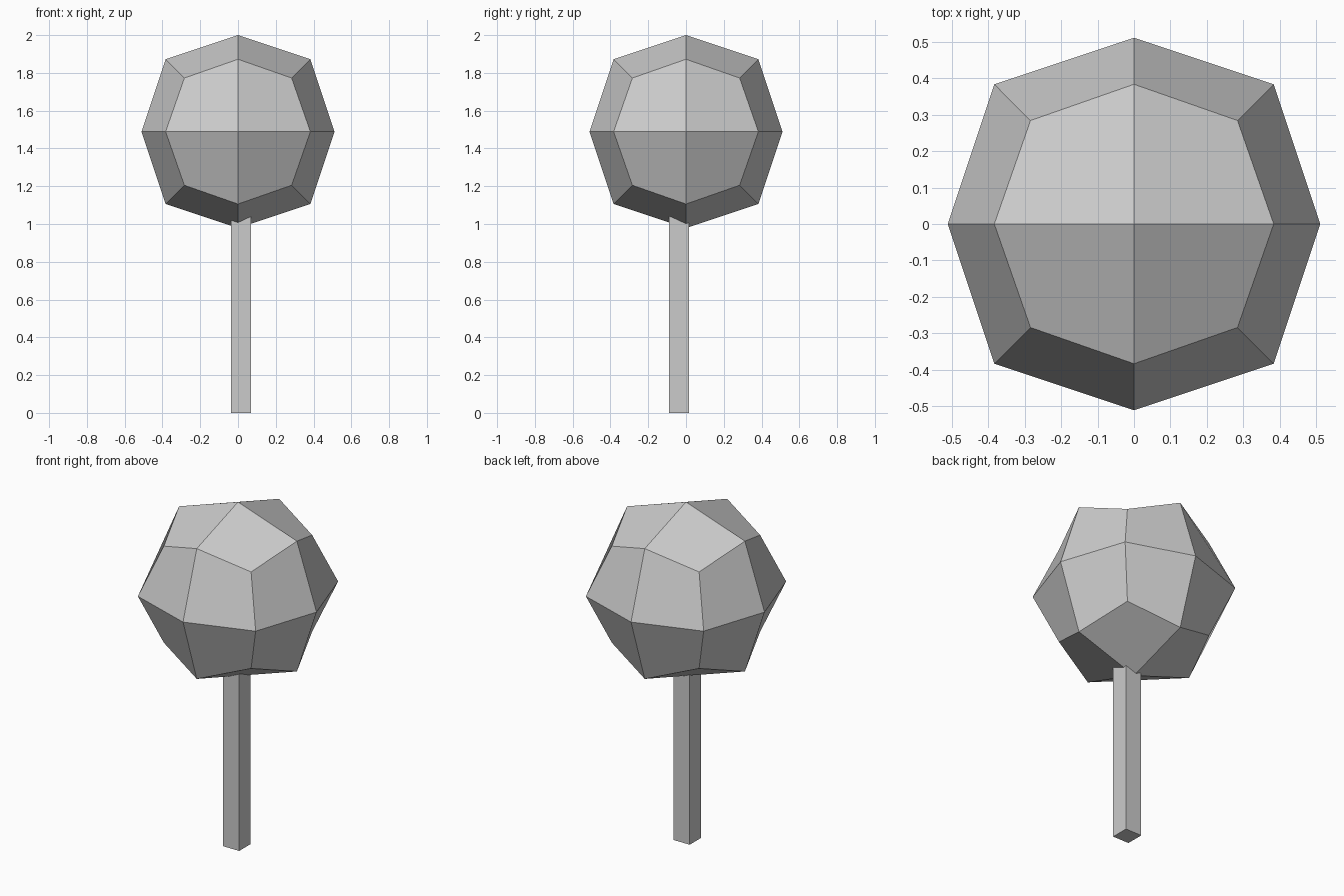
import bpy

# Remove the default cube
cube = bpy.data.objects.get("Cube")
if cube:
    bpy.data.objects.remove(cube, do_unlink=True)

# Single grey material
grey = bpy.data.materials.new("plain grey")
grey.use_nodes = True
colour = (0.6, 0.6, 0.6, 1)
grey.diffuse_color = colour
grey.node_tree.nodes["Principled BSDF"].inputs["Base Color"].default_value = colour


def box(name, low, high):
    """Flat-shaded box between two opposite corners."""
    centre = [(a + b) / 2 for a, b in zip(low, high)]
    bpy.ops.mesh.primitive_cube_add(size=1, location=centre)
    obj = bpy.context.object
    obj.name = name
    obj.scale = [b - a for a, b in zip(low, high)]
    bpy.ops.object.transform_apply(location=False, rotation=False, scale=True)
    obj.data.materials.append(grey)
    return obj


# Crown: a cube rounded by one level of subdivision
R, TOP = 0.511, 2.0
crown = box("tree_crown", (-R, -R, TOP - 2 * R), (R, R, TOP))
rounding = crown.modifiers.new("rounding", "SUBSURF")
rounding.levels = rounding.render_levels = 1
rounding.use_limit_surface = False

# Trunk: slim square post set slightly off centre, running into the crown
box("tree_trunk", (-0.036, -0.089, 0), (0.07, 0.017, 1.1))
